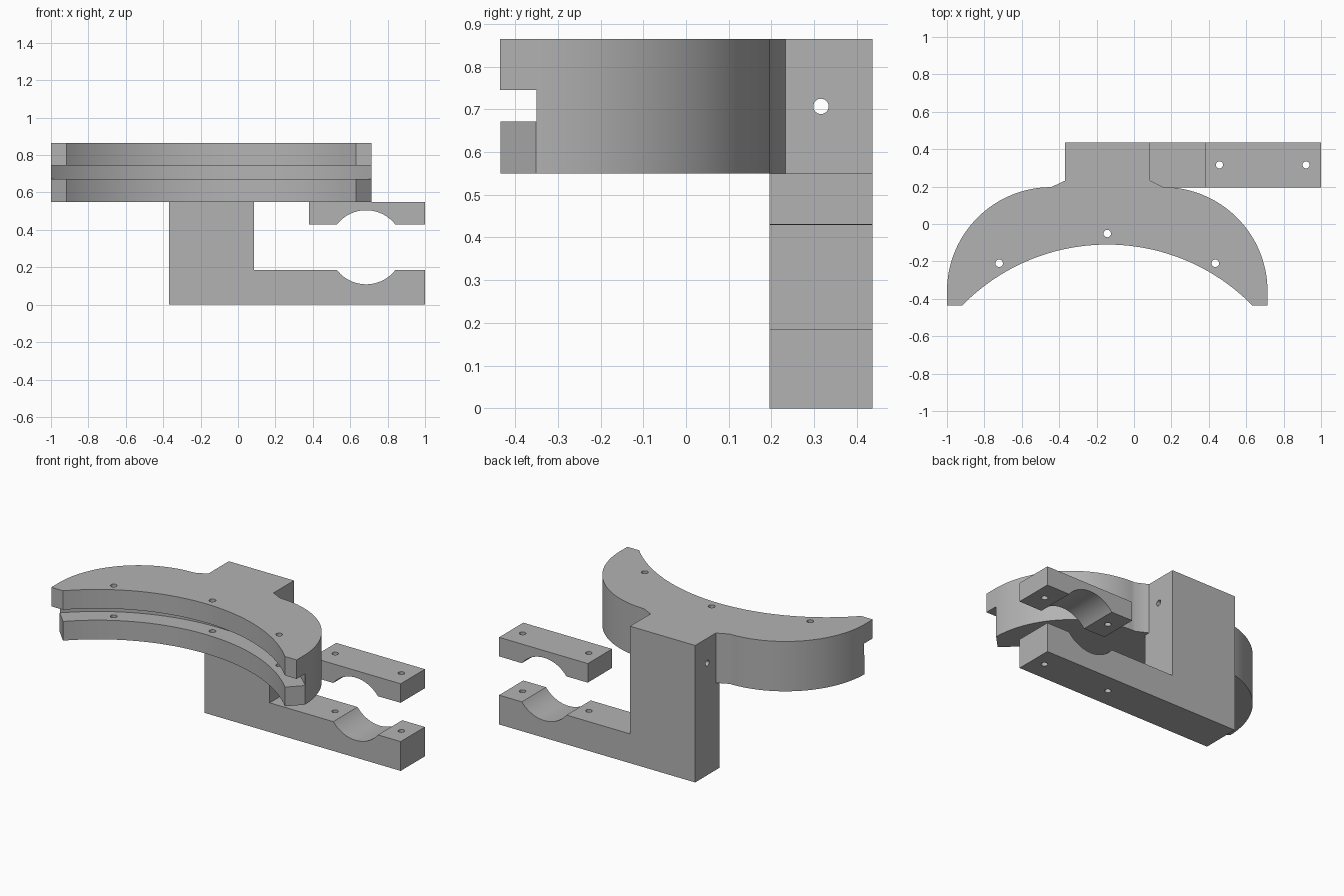
import bpy, bmesh, math
from mathutils import Vector

if "Cube" in bpy.data.objects:
    bpy.data.objects.remove(bpy.data.objects["Cube"], do_unlink=True)

grey = bpy.data.materials.new("plain grey")
grey.use_nodes = True
colour = (0.45, 0.45, 0.45, 1)
grey.diffuse_color = colour
grey.node_tree.nodes["Principled BSDF"].inputs["Base Color"].default_value = colour


def arc(cx, cy, r, start, end, n):
    """Points on a circle, angles in degrees."""
    angles = [math.radians(start + (end - start) * i / n) for i in range(n + 1)]
    return [(cx + r * math.cos(a), cy + r * math.sin(a)) for a in angles]


def prism(name, pts, axis, lo, hi):
    """Extrude a flat outline along one axis."""
    place = {"x": lambda u, v, w: (w, u, v),
             "y": lambda u, v, w: (u, w, v),
             "z": lambda u, v, w: (u, v, w)}[axis]
    bm = bmesh.new()
    face = bm.faces.new([bm.verts.new(place(u, v, lo)) for u, v in pts])
    ext = bmesh.ops.extrude_face_region(bm, geom=[face])
    verts = [g for g in ext["geom"] if isinstance(g, bmesh.types.BMVert)]
    bmesh.ops.translate(bm, verts=verts, vec=Vector(place(0, 0, hi - lo)))
    bmesh.ops.recalc_face_normals(bm, faces=bm.faces)
    mesh = bpy.data.meshes.new(name)
    bm.to_mesh(mesh)
    bm.free()
    mesh.materials.append(grey)
    obj = bpy.data.objects.new(name, mesh)
    bpy.context.collection.objects.link(obj)
    return obj


def combine(obj, others, operation):
    """Boolean each helper into the object, then discard the helper."""
    for other in others:
        mod = obj.modifiers.new("cut", "BOOLEAN")
        mod.operation, mod.object, mod.solver = operation, other, "EXACT"
        bpy.context.view_layer.objects.active = obj
        bpy.ops.object.modifier_apply(modifier=mod.name)
        bpy.data.objects.remove(other, do_unlink=True)


def drill(axis, u, v, r, lo, hi):
    return prism("drill", arc(u, v, r, 0, 345, 23), axis, lo, hi)


def finish(obj):
    bpy.ops.object.select_all(action="DESELECT")
    obj.select_set(True)
    bpy.context.view_layer.objects.active = obj
    bpy.ops.object.shade_smooth_by_angle(angle=math.radians(25))


FRONT, BACK = 0.195, 0.437     # depth of the bracket
MID = -0.143                   # centre line of the crescent
BOTTOM, TOP = 0.55, 0.865      # crescent heights
HALF, TIP = 0.857, -0.435      # crescent half width and tip depth
CENTRE, INNER = -1.197, 1.087  # inner arc
GROOVE = INNER + 0.118

# Upright block with the foot and lower half of the pipe seat
PIPE_X, PIPE_Z, PIPE_R = 0.685, 0.307, 0.198
seat = math.degrees(math.acos((PIPE_Z - 0.185) / PIPE_R))
profile = [(-0.37, 0), (1, 0), (1, 0.185)]
profile += arc(PIPE_X, PIPE_Z, PIPE_R, -90 + seat, -90 - seat, 24)
profile += [(0.085, 0.185), (0.085, TOP), (-0.37, TOP)]
bracket = prism("bracket", profile, "y", FRONT, BACK)

# Crescent with rounded shoulders
shoulder = 0.557
inside = math.degrees(math.asin((HALF - 0.082) / INNER))
outline = arc(MID, CENTRE, INNER, 90 + inside, 90 - inside, 48)
outline += [(MID + HALF, TIP)]
outline += arc(MID + HALF - shoulder, -0.36, shoulder, 0, 90, 32)
outline += [(0.05, 0.25), (-0.33, 0.25)]
outline += arc(MID - HALF + shoulder, -0.36, shoulder, 90, 180, 32)
outline += [(MID - HALF, TIP)]
crescent = prism("crescent", outline, "z", BOTTOM, TOP)

# Groove along the inner edge, and slanted lower tips
groove = prism("groove", arc(MID, CENTRE, GROOVE, 0, 358, 179), "z", 0.671, 0.745)
slants = []
for side in (-1, 1):
    tri = [(MID + side * (HALF + dx), TIP + dy)
           for dx, dy in ((-0.092, -0.01), (0.02, -0.01), (0.02, 0.105))]
    slants.append(prism("slant", tri, "z", 0.5, 0.7))
combine(crescent, [groove] + slants, "DIFFERENCE")
combine(bracket, [crescent], "UNION")

# Upper half of the pipe clamp
cap = [(1, 0.43), (1, BOTTOM), (0.38, BOTTOM), (0.38, 0.43)]
cap += arc(PIPE_X, PIPE_Z, PIPE_R, 90 + seat, 90 - seat, 24)
clamp_cap = prism("clamp_cap", cap, "y", FRONT, BACK)

# Screw holes
bolt_y = (FRONT + BACK) / 2
for part in (bracket, clamp_cap):
    combine(part, [drill("z", x, bolt_y, 0.019, -0.1, 0.6) for x in (0.457, 0.92)],
            "DIFFERENCE")
holes = [drill("z", MID + dx, y, 0.02, 0.5, 0.9)
         for dx, y in ((-0.578, -0.21), (0, -0.051), (0.578, -0.21))]
holes.append(drill("x", bolt_y, 0.707, 0.018, -0.5, 0.2))
combine(bracket, holes, "DIFFERENCE")

for part in (bracket, clamp_cap):
    finish(part)
